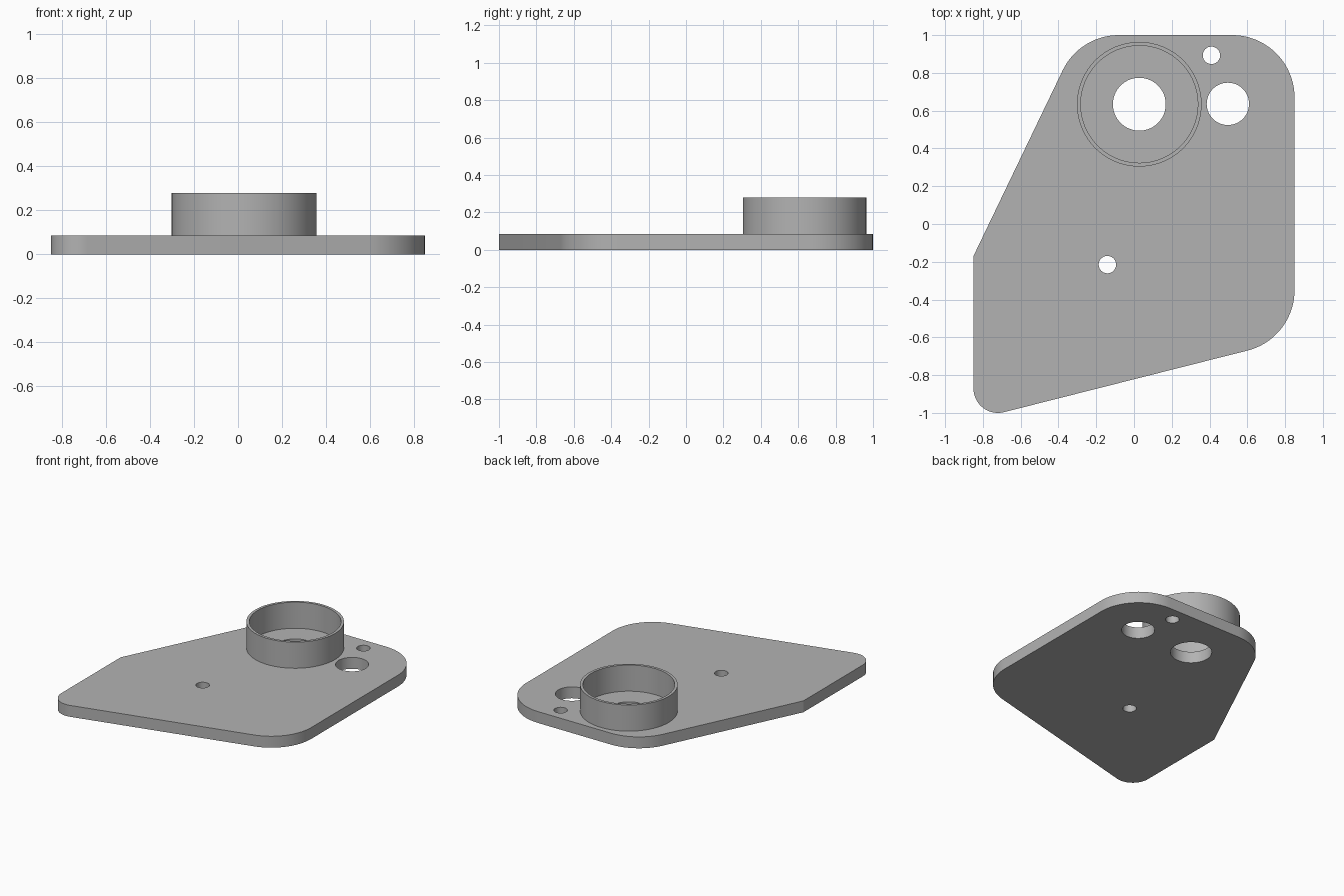
import bpy, bmesh
from math import cos, sin, tan, pi
from mathutils import Vector

cube = bpy.data.objects.get("Cube")
if cube:
    bpy.data.objects.remove(cube, do_unlink=True)

metal = bpy.data.materials.new("plain grey")
metal.use_nodes = True
GREY = (0.45, 0.45, 0.45, 1)
metal.diffuse_color = GREY
metal.node_tree.nodes["Principled BSDF"].inputs["Base Color"].default_value = GREY


def circle(x, y, r, n=64):
    return [Vector((x + r * cos(2 * pi * i / n), y + r * sin(2 * pi * i / n))) for i in range(n)]


def rounded(corners, steps=20):
    """Outline of (x, y, radius) corners, each rounded by a tangent arc."""
    points = []
    for i, (x, y, r) in enumerate(corners):
        p = Vector((x, y))
        if r == 0:
            points.append(p)
            continue
        a = (Vector(corners[i - 1][:2]) - p).normalized()
        b = (Vector(corners[(i + 1) % len(corners)][:2]) - p).normalized()
        half = a.angle(b) / 2
        centre = p + (a + b).normalized() * r / sin(half)
        start = p + a * r / tan(half) - centre
        end = p + b * r / tan(half) - centre
        sweep = start.angle(end)
        for k in range(steps + 1):
            t = k / steps * sweep
            points.append(centre + (start * sin(sweep - t) + end * sin(t)) / sin(sweep))
    return points


def extruded(name, loops, z0, z1):
    """Solid between two heights; the first loop is the outline, the rest are holes."""
    bm = bmesh.new()
    edges = []
    for loop in loops:
        verts = [bm.verts.new((p.x, p.y, z0)) for p in loop]
        edges += [bm.edges.new((v, verts[i - 1])) for i, v in enumerate(verts)]
    bmesh.ops.triangle_fill(bm, edges=edges, use_beauty=True, normal=(0, 0, 1))
    top = bmesh.ops.extrude_face_region(bm, geom=bm.faces[:], use_keep_orig=True)["geom"]
    bmesh.ops.translate(bm, vec=(0, 0, z1 - z0),
                        verts=[g for g in top if isinstance(g, bmesh.types.BMVert)])
    bmesh.ops.recalc_face_normals(bm, faces=bm.faces[:])
    mesh = bpy.data.meshes.new(name)
    bm.to_mesh(mesh)
    bm.free()
    mesh.materials.append(metal)
    obj = bpy.data.objects.new(name, mesh)
    bpy.context.collection.objects.link(obj)
    bpy.ops.object.select_all(action='DESELECT')
    obj.select_set(True)
    bpy.context.view_layer.objects.active = obj
    bpy.ops.object.shade_smooth_by_angle(angle=0.4)
    return obj


THICK, TOP = 0.085, 0.28
BX, BY = 0.028, 0.634

# Base plate with its four through holes
outline = rounded([(-0.85, -1.037, 0.13), (0.85, -0.607, 0.33), (0.85, 1.0, 0.33),
                   (-0.288, 1.0, 0.33), (-0.85, -0.17, 0)])
holes = [circle(BX, BY, 0.14), circle(0.497, 0.636, 0.112),
         circle(0.41, 0.893, 0.046), circle(-0.141, -0.215, 0.046)]
extruded("base_plate", [outline] + holes, 0, THICK)

# Thin-walled collar around the large hole
extruded("collar", [circle(BX, BY, 0.33, 96), circle(BX, BY, 0.31, 96)], THICK, TOP)
